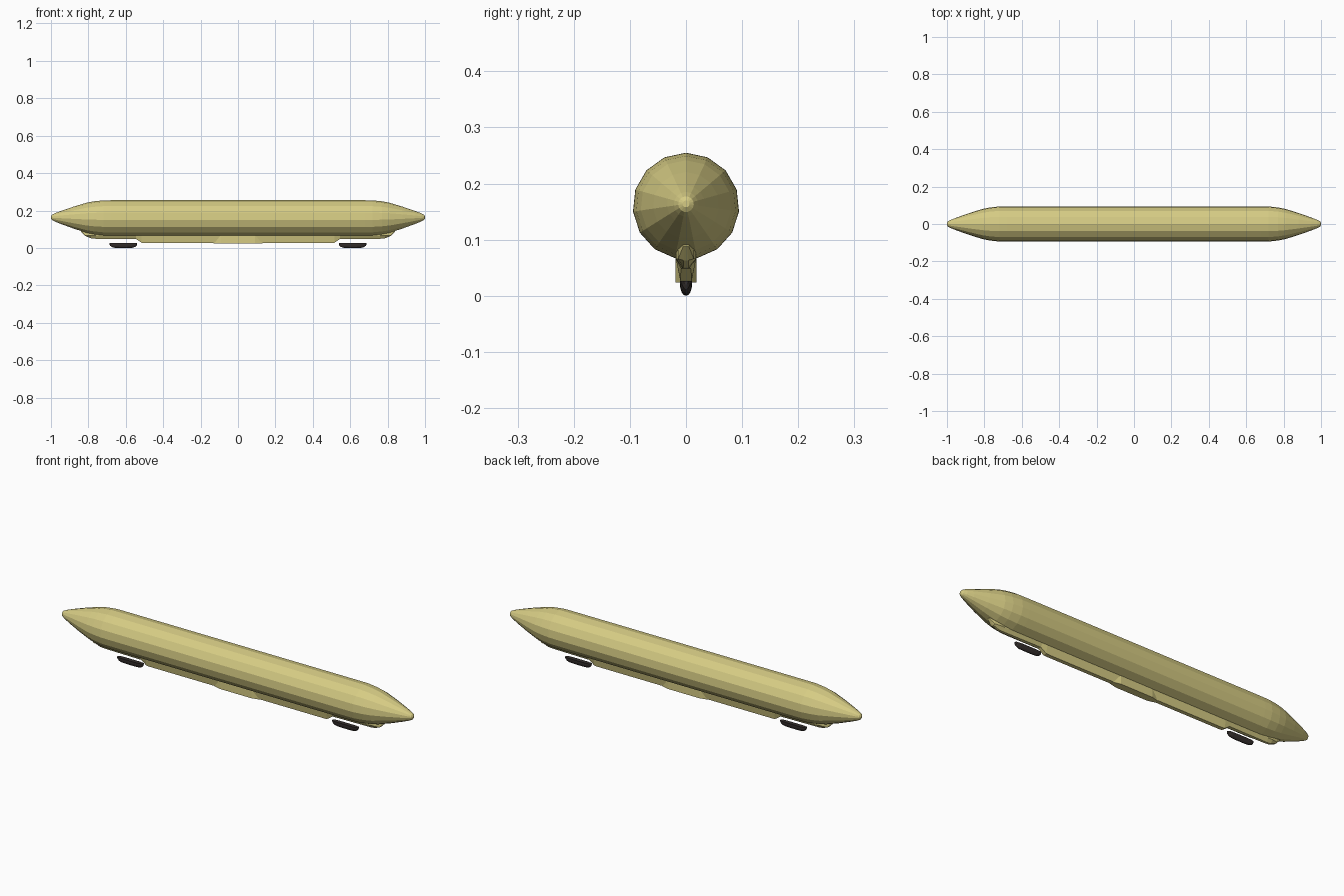
import bpy, bmesh, math

if "Cube" in bpy.data.objects:
    bpy.data.objects.remove(bpy.data.objects["Cube"])


def material(name, rgb):
    m = bpy.data.materials.new(name)
    m.diffuse_color = (*rgb, 1)
    m.use_nodes = True
    m.node_tree.nodes["Principled BSDF"].inputs["Base Color"].default_value = m.diffuse_color
    return m


CANVAS = material("pale_olive_yellow", (0.67, 0.60, 0.23))
BLACK = material("near_black", (0.035, 0.028, 0.026))


def loft(name, rings, mat):
    """Skin a row of closed rings and cap both ends."""
    bm = bmesh.new()
    rows = [[bm.verts.new(p) for p in ring] for ring in rings]
    n = len(rows[0])
    for a, b in zip(rows, rows[1:]):
        for i in range(n):
            j = (i + 1) % n
            bm.faces.new((a[i], a[j], b[j], b[i]))
    bm.faces.new(rows[0])
    bm.faces.new(rows[-1])
    bmesh.ops.recalc_face_normals(bm, faces=bm.faces)
    mesh = bpy.data.meshes.new(name)
    bm.to_mesh(mesh)
    bm.free()
    mesh.materials.append(mat)
    obj = bpy.data.objects.new(name, mesh)
    bpy.context.collection.objects.link(obj)
    return obj


def mirrored(half):
    """Mirror stations given from the +x end towards the middle."""
    return half + [(-s[0], *s[1:]) for s in reversed(half) if s[0] > 0]


# Hull: 15-sided cigar with pointed ends
SIDES = 15
stations = mirrored([(1.0, 0.006), (0.995, 0.014), (0.98, 0.022), (0.95, 0.034),
                     (0.88, 0.059), (0.81, 0.081), (0.77, 0.089), (0.72, 0.0945),
                     (0.68, 0.095)])
hull = []
for x, r in stations:
    # the noses sit slightly above the hull axis
    zc = 0.160 + 0.004 * (1 - r / 0.095)
    hull.append([(x, r * math.sin(2 * math.pi * i / SIDES),
                  zc + r * math.cos(2 * math.pi * i / SIDES)) for i in range(SIDES)])
loft("hull", hull, CANVAS)

# Keel: V-sided fin, stepped up at the ends to clear the skids
# station: x, half width at top, half width at bottom, bottom z
keel = mirrored([(0.84, 0.005, 0.002, 0.088), (0.815, 0.014, 0.004, 0.063),
                 (0.785, 0.018, 0.005, 0.051), (0.76, 0.018, 0.006, 0.049),
                 (0.545, 0.018, 0.009, 0.048), (0.515, 0.018, 0.010, 0.027),
                 (0.50, 0.018, 0.010, 0.026)])
loft("keel", [[(x, -wt, 0.092), (x, -wt, max(0.066, zb)), (x, -wb, zb),
               (x, wb, zb), (x, wt, max(0.066, zb)), (x, wt, 0.092)]
              for x, wt, wb, zb in keel], CANVAS)

# Cabin: wider block in the middle of the keel with slanted ends
cabin = mirrored([(0.13, 0.009), (0.09, 0.019)])
loft("cabin", [[(x, -w, 0.085), (x, -w, 0.024), (x, w, 0.024), (x, w, 0.085)]
               for x, w in cabin], CANVAS)

# Landing skids: boat-shaped, flat on top and round below
skid = mirrored([(0.074, 0.004, 0.006), (0.071, 0.007, 0.014), (0.062, 0.009, 0.021),
                 (0.048, 0.0105, 0.025), (0.02, 0.011, 0.026)])
for side, cx in (("left", -0.613), ("right", 0.613)):
    rings = []
    for x, w, d in skid:
        rings.append([(cx + x, w * math.cos(math.pi * k / 8),
                       0.026 - d * math.sin(math.pi * k / 8) ** 0.8 if 0 < k < 8 else 0.026)
                      for k in range(9)])
    loft(side + "_skid", rings, BLACK)
